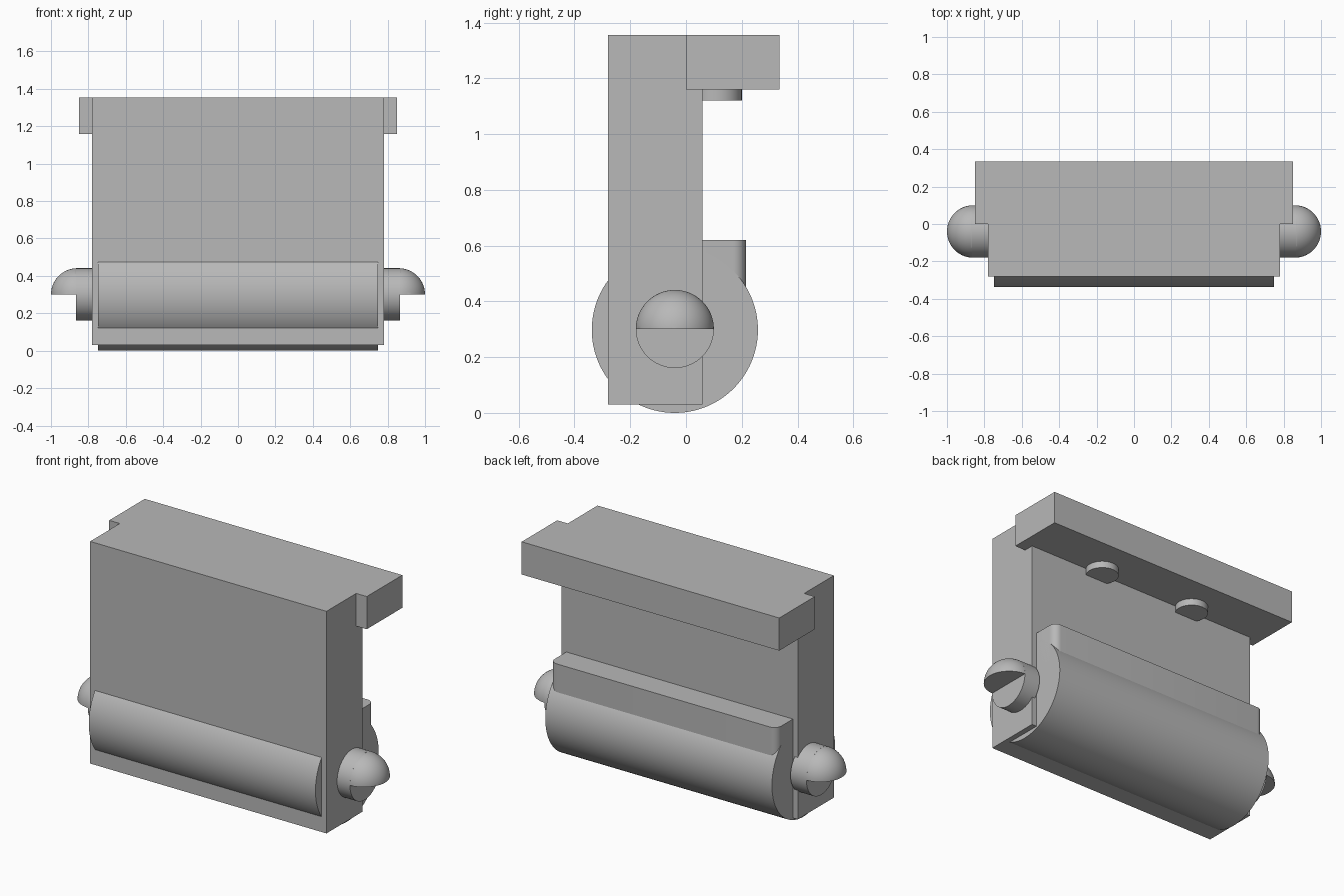
import bpy, bmesh, math
from mathutils import Matrix, Vector

cube = bpy.data.objects.get("Cube")
if cube:
    bpy.data.objects.remove(cube, do_unlink=True)

GREY = (0.48, 0.48, 0.48, 1)
grey = bpy.data.materials.new("plain grey")
grey.use_nodes = True
grey.diffuse_color = GREY
grey.node_tree.nodes["Principled BSDF"].inputs["Base Color"].default_value = GREY

AXLE_Y, AXLE_Z = -0.04, 0.298
ALONG_X = Matrix.Rotation(math.pi / 2, 4, 'Y')


def finish(name, bm, smooth=False):
    bmesh.ops.recalc_face_normals(bm, faces=bm.faces)
    mesh = bpy.data.meshes.new(name)
    bm.to_mesh(mesh)
    bm.free()
    mesh.materials.append(grey)
    obj = bpy.data.objects.new(name, mesh)
    bpy.context.collection.objects.link(obj)
    if smooth:
        bpy.ops.object.select_all(action='DESELECT')
        obj.select_set(True)
        bpy.context.view_layer.objects.active = obj
        bpy.ops.object.shade_smooth_by_angle(angle=math.radians(35))
    return obj


def prism(name, plan, z0, z1, round_y=None, radius=0):
    """Extrude a plan outline upward; optionally round upright edges at y = round_y."""
    bm = bmesh.new()
    base = bm.faces.new([bm.verts.new((x, y, z0)) for x, y in plan])
    new = bmesh.ops.extrude_face_region(bm, geom=[base])["geom"]
    top = [v for v in new if isinstance(v, bmesh.types.BMVert)]
    bmesh.ops.translate(bm, verts=top, vec=(0, 0, z1 - z0))
    if round_y is not None:
        edges = [e for e in bm.edges
                 if all(abs(v.co.y - round_y) < 1e-4 for v in e.verts)
                 and abs(e.verts[0].co.z - e.verts[1].co.z) > 0.01]
        bmesh.ops.bevel(bm, geom=edges, offset=radius, segments=8,
                        profile=0.5, affect='EDGES')
    return finish(name, bm, round_y is not None)


def rect(x, y0, y1):
    return [(-x, y0), (x, y0), (x, y1), (-x, y1)]


def cylinder(name, centre, radius, length, turn=Matrix(), segments=64):
    bm = bmesh.new()
    bmesh.ops.create_cone(bm, cap_ends=True, segments=segments, radius1=radius,
                          radius2=radius, depth=length,
                          matrix=Matrix.Translation(centre) @ turn)
    return finish(name, bm, True)


# Upright slab, and the overhanging head that wraps its top rear corners
prism("body_slab", rect(0.78, -0.28, 0.06), 0.03, 1.355)
prism("head_ledge", [(-0.85, 0), (-0.78, 0), (-0.78, 0.06), (0.78, 0.06),
                     (0.78, 0), (0.85, 0), (0.85, 0.335), (-0.85, 0.335)], 1.16, 1.355)

# Roller through the foot of the slab, with the ridge above it at the rear
cylinder("roller", (0, AXLE_Y, AXLE_Z), 0.298, 1.496, ALONG_X, 96)
prism("rear_ridge", rect(0.748, 0.05, 0.215), 0.4, 0.62, 0.215, 0.045)

# Mirrored parts
for side, label in ((1, "left"), (-1, "right")):
    cylinder(label + "_peg", (side * 0.32, 0.11, 1.145), 0.09, 0.05)
    cylinder(label + "_pin", (side * 0.8125, AXLE_Y, 0.301), 0.14, 0.105, ALONG_X)

    # Quarter-sphere cap: the outer, upper part of a ball
    bm = bmesh.new()
    centre = Vector((side * 0.86, AXLE_Y, 0.301))
    bmesh.ops.create_uvsphere(bm, u_segments=64, v_segments=32, radius=0.14,
                              matrix=Matrix.Translation(centre) @ ALONG_X)
    for normal in (Vector((side, 0, 0)), Vector((0, 0, 1))):
        cut = bmesh.ops.bisect_plane(bm, geom=bm.verts[:] + bm.edges[:] + bm.faces[:],
                                     plane_co=centre, plane_no=normal, clear_inner=True)
        rim = [e for e in bm.edges if e.is_boundary]
        bmesh.ops.holes_fill(bm, edges=rim)
    finish(label + "_pin_cap", bm, True)
